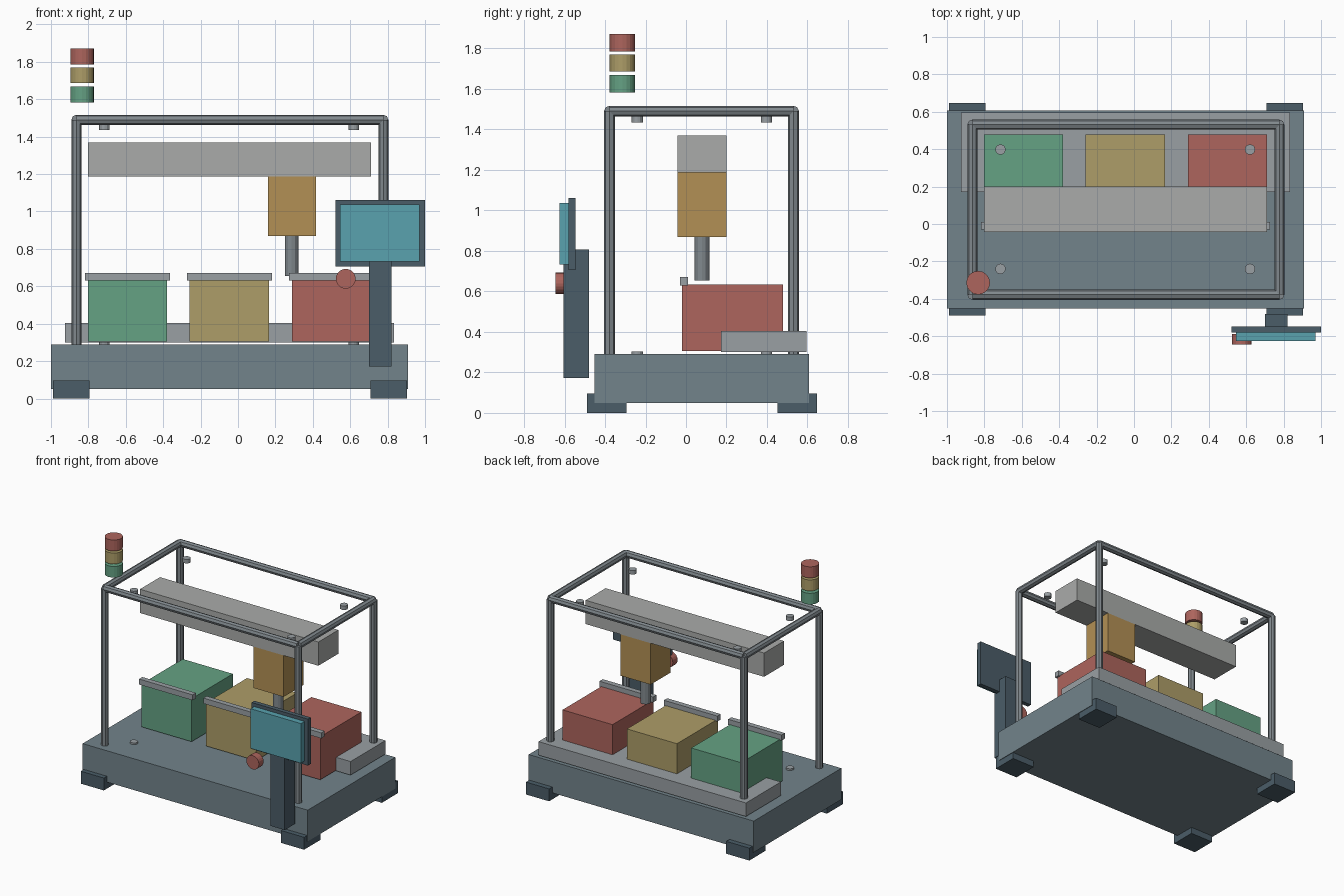
import bpy
import math
from mathutils import Vector

if "Cube" in bpy.data.objects:
    bpy.data.objects.remove(bpy.data.objects["Cube"])


def material(name, rgb):
    m = bpy.data.materials.new(name)
    m.diffuse_color = (*rgb, 1)
    m.use_nodes = True
    m.node_tree.nodes["Principled BSDF"].inputs["Base Color"].default_value = m.diffuse_color
    return m


SLATE = material("slate", (0.17, 0.23, 0.26))
DARK = material("dark_steel", (0.07, 0.11, 0.14))
GREEN = material("green", (0.13, 0.36, 0.23))
YELLOW = material("yellow", (0.42, 0.34, 0.14))
RED = material("red", (0.42, 0.13, 0.11))
ORANGE = material("orange", (0.45, 0.28, 0.09))
CYAN = material("screen_blue", (0.10, 0.36, 0.43))
PALE = material("pale_grey", (0.40, 0.41, 0.40))
STEEL = material("steel", (0.32, 0.35, 0.37))
TUBE = material("tube_grey", (0.22, 0.25, 0.27))


def finish(name, mat):
    ob = bpy.context.object
    ob.name = name
    ob.data.materials.append(mat)
    return ob


def box(name, x, y, z, mat):
    """Box from (min, max) pairs."""
    bpy.ops.mesh.primitive_cube_add(size=1, location=[sum(p) / 2 for p in (x, y, z)])
    ob = bpy.context.object
    ob.scale = [p[1] - p[0] for p in (x, y, z)]
    bpy.ops.object.transform_apply(location=False, rotation=False, scale=True)
    return finish(name, mat)


def rod(name, a, b, r, mat, sides=8):
    """Cylinder between two points."""
    a, b = Vector(a), Vector(b)
    d = b - a
    bpy.ops.mesh.primitive_cylinder_add(vertices=sides, radius=r, depth=d.length, location=(a + b) / 2)
    ob = bpy.context.object
    ob.rotation_euler = d.to_track_quat('Z', 'Y').to_euler()
    return finish(name, mat)


# Base with four corner feet
box("base", (-1.0, 0.908), (-0.453, 0.608), (0.05, 0.29), SLATE)
for i, x in enumerate((-0.99, 0.708)):
    for j, y in enumerate((-0.49, 0.451)):
        box(f"foot_{i}{j}", (x, x + 0.196), (y, y + 0.196), (0, 0.095), DARK)

# Rear shelf and the three bins with front lips
box("rear_shelf", (-0.925, 0.834), (0.172, 0.595), (0.30, 0.404), STEEL)
for name, x, mat in (("green", -0.591, GREEN), ("yellow", -0.046, YELLOW), ("red", 0.5, RED)):
    box(f"{name}_bin", (x - 0.212, x + 0.212), (-0.02, 0.478), (0.305, 0.635), mat)
    box(f"{name}_bin_lip", (x - 0.227, x + 0.227), (-0.03, 0.01), (0.63, 0.672), STEEL)

# Overhead beam, carriage and plunger
box("gantry_beam", (-0.802, 0.711), (-0.042, 0.2), (1.187, 1.369), PALE)
box("carriage", (0.16, 0.417), (-0.042, 0.2), (0.87, 1.187), ORANGE)
rod("plunger", (0.287, 0.078, 0.655), (0.287, 0.078, 0.872), 0.037, TUBE, 12)

# Tubular guard frame
X, Y, TOP, R = (-0.864, 0.777), (-0.378, 0.531), 1.49, 0.027
for i, x in enumerate(X):
    for j, y in enumerate(Y):
        rod(f"frame_post_{i}{j}", (x, y, 0.285), (x, y, TOP), R, TUBE)
    rod(f"frame_side_rail_{i}", (x, Y[0], TOP), (x, Y[1], TOP), R, TUBE)
for j, y in enumerate(Y):
    rod(f"frame_long_rail_{j}", (X[0], y, TOP), (X[1], y, TOP), R, TUBE)

# Small round pads on the base and below the top rails
for i, x in enumerate((-0.714, 0.62)):
    for j, y in enumerate((-0.24, 0.398)):
        rod(f"lower_pad_{i}{j}", (x, y, 0.272), (x, y, 0.303), 0.028, STEEL, 12)
        rod(f"upper_pad_{i}{j}", (x, y, 1.435), (x, y, 1.465), 0.028, STEEL, 12)

# Signal light stack
for name, z, mat in (("green", 1.583, GREEN), ("yellow", 1.686, YELLOW), ("red", 1.786, RED)):
    rod(f"signal_{name}", (-0.833, -0.314, z), (-0.833, -0.314, z + 0.085), 0.063, mat, 20)

# Control panel: pedestal, housing, screen and stop button
box("panel_pedestal", (0.70, 0.82), (-0.605, -0.48), (0.172, 0.806), DARK)
box("panel_housing", (0.522, 1.0), (-0.581, -0.547), (0.705, 1.061), DARK)
box("panel_screen", (0.545, 0.971), (-0.625, -0.581), (0.732, 1.036), CYAN)
rod("stop_button", (0.576, -0.588, 0.64), (0.576, -0.645, 0.64), 0.053, RED, 20)
